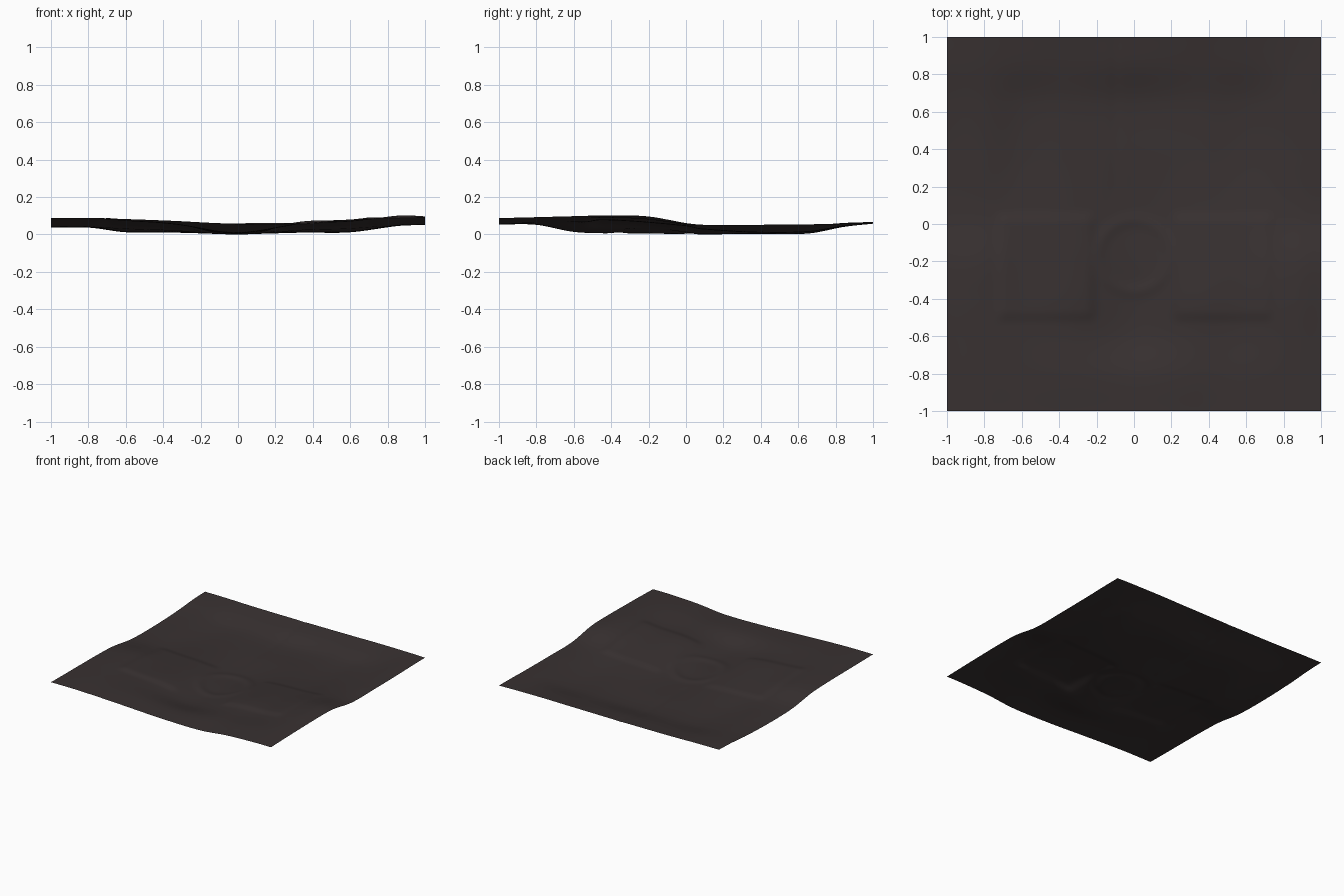
import bpy, bmesh, math

if "Cube" in bpy.data.objects:
    bpy.data.objects.remove(bpy.data.objects["Cube"])

# Coarse relief of the sheet: rows run front to back, columns left to right
XS = [-1, -.8, -.6, -.35, 0, .35, .6, .87, 1]
ROWS = [
    (-1.0, [.095, .095, .090, .080, .065, .062, .085, .095, .095]),
    (-.80, [.093, .097, .090, .080, .060, .070, .088, .100, .100]),
    (-.60, [.092, .095, .083, .065, .022, .065, .078, .105, .103]),
    (-.40, [.090, .093, .075, .060, .014, .068, .077, .110, .105]),
    (-.20, [.082, .085, .062, .047, .014, .055, .066, .103, .100]),
    (.05, [.050, .050, .040, .030, .008, .033, .042, .062, .062]),
    (.35, [.045, .045, .022, .020, .012, .020, .022, .055, .060]),
    (.65, [.055, .050, .025, .022, .014, .022, .025, .060, .062]),
    (.85, [.070, .065, .055, .050, .052, .050, .055, .065, .066]),
    (1.0, [.075, .074, .070, .068, .068, .070, .072, .070, .067]),
]
YS = [r[0] for r in ROWS]
N = 128


def spline(ks, vs, t):
    """Smooth cubic through the points (ks, vs)."""
    n = len(ks)
    i = 0
    while i < n - 2 and t > ks[i + 1]:
        i += 1

    def slope(j):
        a, b = max(j - 1, 0), min(j + 1, n - 1)
        return (vs[b] - vs[a]) / (ks[b] - ks[a])
    h = ks[i + 1] - ks[i]
    u = (t - ks[i]) / h
    return ((2*u**3 - 3*u**2 + 1) * vs[i] + (u**3 - 2*u**2 + u) * h * slope(i)
            + (3*u**2 - 2*u**3) * vs[i + 1] + (u**3 - u**2) * h * slope(i + 1))


def step(a, b, t):
    u = min(max((t - a) / (b - a), 0), 1)
    return u * u * (3 - 2 * u)


def pad(x, y, x0, x1, y0, y1, w=.04):
    return (step(x0 - w, x0 + w, x) * (1 - step(x1 - w, x1 + w, x))
            * step(y0 - w, y0 + w, y) * (1 - step(y1 - w, y1 + w, y)))


def detail(x, y):
    # two raised rectangular pads, a round ring, and a shallow rear crease
    z = .010 * pad(x, y, -.72, -.22, -.5, .04)
    z += .010 * pad(x, y, .22, .73, -.5, .04)
    r = math.hypot(x, y + .17)
    z += .006 * math.exp(-((r - .19) / .035) ** 2)
    z -= .002 * math.exp(-((x + .1) / .03) ** 2) * step(.1, .2, y)
    return z


# Draped sheet
bm = bmesh.new()
bmesh.ops.create_grid(bm, x_segments=N, y_segments=N, size=1)
columns = {}
for v in bm.verts:
    x, y = v.co.x, v.co.y
    key = round(x, 4)
    if key not in columns:
        columns[key] = [spline(XS, r[1], x) for r in ROWS]
    v.co.z = spline(YS, columns[key], y) + detail(x, y)
low = min(v.co.z for v in bm.verts)
for v in bm.verts:
    v.co.z -= low
for f in bm.faces:
    f.smooth = True
mesh = bpy.data.meshes.new("draped_sheet")
bm.to_mesh(mesh)
bm.free()

mat = bpy.data.materials.new("dark brown grey")
mat.diffuse_color = (.040, .031, .031, 1)
mat.use_nodes = True
mat.node_tree.nodes["Principled BSDF"].inputs["Base Color"].default_value = mat.diffuse_color
mesh.materials.append(mat)
sheet = bpy.data.objects.new("draped_sheet", mesh)
bpy.context.collection.objects.link(sheet)
